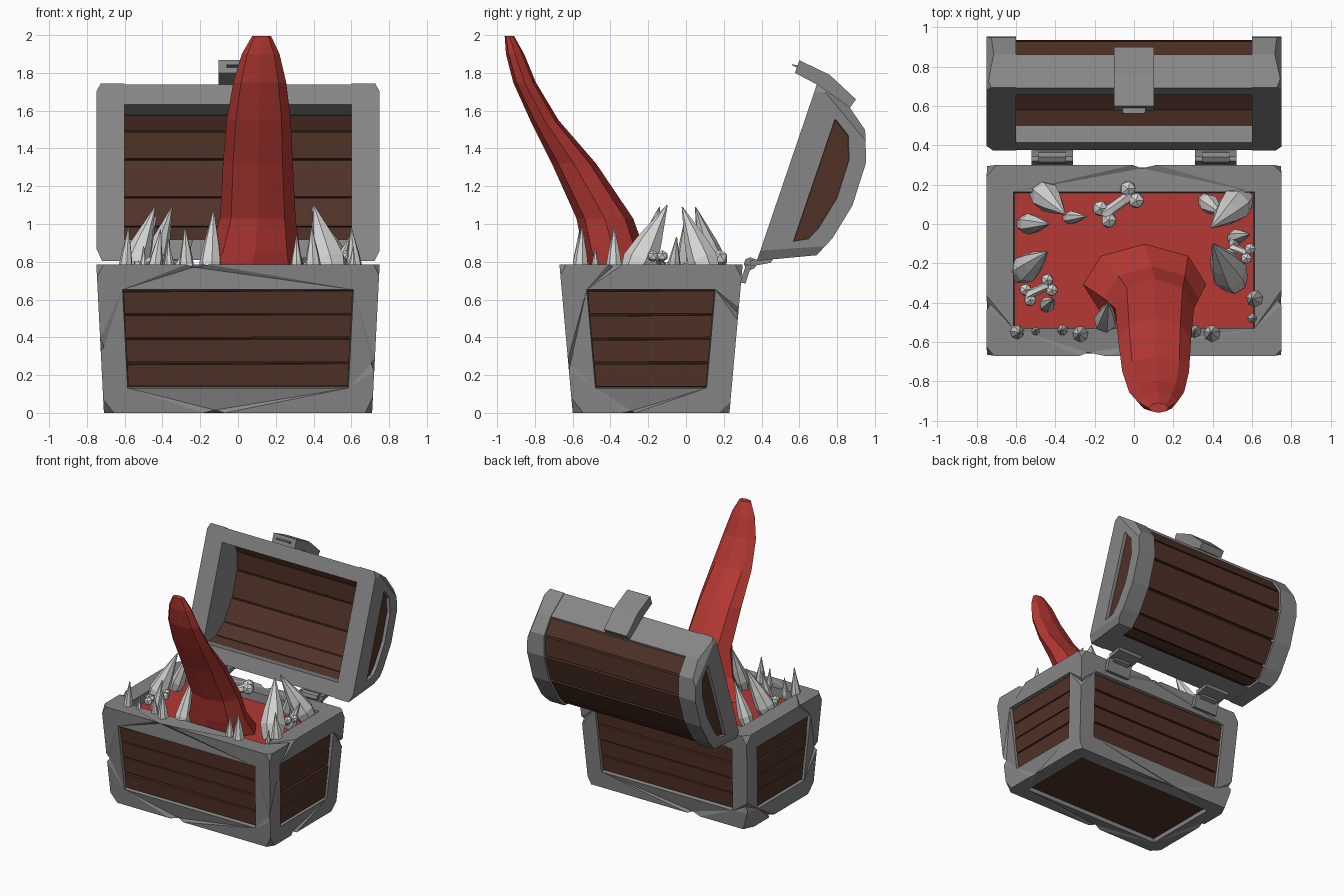
import bpy, bmesh, math, random
from mathutils import Vector

random.seed(4)
if "Cube" in bpy.data.objects:
    bpy.data.objects.remove(bpy.data.objects["Cube"])


def material(name, *rgb):
    m = bpy.data.materials.new(name)
    m.use_nodes = True
    m.diffuse_color = (*rgb, 1)
    m.node_tree.nodes["Principled BSDF"].inputs["Base Color"].default_value = (*rgb, 1)
    return m


STONE = material("stone_grey", .24, .24, .24)
WOOD = material("plank_brown", .08, .032, .02)
GROOVE = material("groove_dark_brown", .03, .012, .008)
RED = material("flesh_red", .46, .04, .033)
BONE = material("bone_white", .66, .66, .65)


def finish(bm, name, *mats):
    bmesh.ops.recalc_face_normals(bm, faces=bm.faces[:])
    me = bpy.data.meshes.new(name)
    bm.to_mesh(me)
    bm.free()
    for m in mats:
        me.materials.append(m)
    ob = bpy.data.objects.new(name, me)
    bpy.context.collection.objects.link(ob)
    return ob


def loft(bm, rings):
    """Skin closed rings of points and cap both ends."""
    rows = [[bm.verts.new(p) for p in r] for r in rings]
    for a, b in zip(rows, rows[1:]):
        for i in range(len(a)):
            j = (i + 1) % len(a)
            bm.faces.new((a[i], a[j], b[j], b[i]))
    caps = [bm.faces.new(rows[0][::-1]), bm.faces.new(rows[-1])]
    bm.normal_update()
    return caps


def prism(bm, profile, x0, x1):
    return loft(bm, [[(x, y, z) for y, z in profile] for x in (x0, x1)])


def recess(bm, face, margin, depth, mat):
    bmesh.ops.inset_individual(bm, faces=[face], thickness=margin, use_even_offset=True)
    bmesh.ops.inset_individual(bm, faces=[face], thickness=.004, depth=-depth, use_even_offset=True)
    face.material_index = mat


def chip_corner(bm, point, direction, depth):
    n = Vector([c * random.uniform(.6, 1.3) for c in direction]).normalized()
    cut = bmesh.ops.bisect_plane(bm, geom=bm.verts[:] + bm.edges[:] + bm.faces[:],
                                 plane_co=Vector(point) - n * depth, plane_no=n, clear_outer=True)
    edges = [g for g in cut["geom_cut"] if isinstance(g, bmesh.types.BMEdge)]
    if edges:
        bmesh.ops.holes_fill(bm, edges=edges, sides=0)


def notch_edge(bm, edge, centre, depth):
    """Nick one edge: add three points and sink the middle one."""
    a, b = edge.verts
    start, t = a.co.copy(), random.uniform(.2, .75)
    span, far, new = b.co - a.co, b, []
    for f in (t + .08, t + random.uniform(.02, .06), t):
        e = bm.edges.get((a, far))
        far = bmesh.utils.edge_split(e, a, .5)[1]
        far.co = start + span * f
        new.append(far)
    d = centre - new[1].co
    d -= span.normalized() * d.dot(span.normalized())
    new[1].co += d.normalized() * depth


def triangulate_large(bm):
    bmesh.ops.triangulate(bm, faces=[f for f in bm.faces if len(f.verts) > 4])


def plank_rows(name, corners, normal, rows=4):
    """Raised boards that fill a recessed four-sided panel."""
    low, high = sorted(corners, key=lambda c: c.z)[:2], sorted(corners, key=lambda c: c.z)[2:]
    high.sort(key=lambda c: (c - low[0]).length)
    bm = bmesh.new()
    for i in range(rows):
        s, t = (i + .03) / rows, (i + .96) / rows
        quad = [low[0].lerp(high[0], s), low[1].lerp(high[1], s + random.uniform(0, .01)),
                low[1].lerp(high[1], t), low[0].lerp(high[0], t - random.uniform(0, .012))]
        lift = normal * random.uniform(.017, .025)
        loft(bm, [quad, [p + lift for p in quad]])
    finish(bm, name, WOOD)


# Chest base: tapered block with recessed panels and a flesh-filled top
MID_Y = -.185
bm = bmesh.new()
bmesh.ops.create_cube(bm, size=2)
for v in bm.verts:
    top = v.co.z > 0
    v.co = (v.co.x * (.75 if top else .71), MID_Y + v.co.y * (.485 if top else .415), .785 if top else 0)
bm.normal_update()
outer_edges = bm.edges[:]
corners = [v.co.copy() for v in bm.verts]
panels = []
for f in bm.faces[:]:
    n = f.normal.copy()
    if n.z > .5:
        recess(bm, f, .138, .07, 2)
    elif n.z < -.5:
        recess(bm, f, .11, .03, 1)
    else:
        recess(bm, f, .132, .04, 3)
        panels.append(([v.co.copy() for v in f.verts], n))
middle = Vector((0, MID_Y, .39))
for e in outer_edges:
    notch_edge(bm, e, middle, .022)
for c in corners:
    chip_corner(bm, c, c - middle, random.uniform(.02, .035))
triangulate_large(bm)
finish(bm, "chest_base", STONE, WOOD, RED, GROOVE)
for i, (quad, n) in enumerate(panels):
    plank_rows("base_planks_%d" % i, quad, n)

# Lid, laid out in its own depth / height plane and swung open
def lid(u, v):
    return (.375 + .322 * u + .947 * v, .805 + .947 * u - .322 * v)


ARCH = [(0, 0), (.13, .29), (.24, .34), (.44, .385), (.68, .38), (.84, .32), (.93, .2), (.99, 0)]
INNER = [(.12, .08), (.17, .16), (.27, .23), (.45, .28), (.66, .27), (.8, .22), (.87, .16)]
SKIN = [(.09, .2)] + ARCH[1:7]
SKIN = [(.49 + (u - .49) * .96, .1 + (v - .1) * .94) for u, v in SKIN]
lid_mid = Vector((0, *lid(.49, .15)))

for side, label in ((1, "left"), (-1, "right")):
    bm = bmesh.new()
    cap = prism(bm, [lid(*p) for p in ARCH], side * .6, side * .75)[1]
    bmesh.ops.recalc_face_normals(bm, faces=bm.faces[:])
    bmesh.ops.inset_individual(bm, faces=[cap], thickness=.09, use_even_offset=True)
    for v in cap.verts:  # keep a wide sill beside the opening
        y, z = v.co.y - .375, v.co.z - .805
        u, w = .322 * y + .947 * z, max(.947 * y - .322 * z, .15)
        v.co.y, v.co.z = lid(min(max(u, .16), .84), w)
    bmesh.ops.inset_individual(bm, faces=[cap], thickness=.003, depth=-.025)
    cap.material_index = 1
    for p in (ARCH[0], ARCH[1], ARCH[5], ARCH[-1]):
        point = Vector((side * .75, *lid(*p)))
        chip_corner(bm, point, point - lid_mid, .02)
    finish(bm, "lid_end_" + label, STONE, WOOD)

for name, band in (("lid_front_lip", [(.875, 0), (.985, 0), (.925, .2), (.87, .2)]),
                   ("lid_back_band", [(.005, 0), (.12, 0), (.13, .08), (.09, .2)])):
    bm = bmesh.new()
    prism(bm, [lid(*p) for p in band], -.61, .61)
    finish(bm, name, STONE)


def mix(p, q, t):
    return tuple(a + (b - a) * t for a, b in zip(p, q))


bm = bmesh.new()
for i in range(len(SKIN) - 1):
    a, b = mix(SKIN[i], SKIN[i + 1], .04), mix(SKIN[i], SKIN[i + 1], .95)
    c, d = mix(INNER[i], INNER[i + 1], .97), mix(INNER[i], INNER[i + 1], .02)
    prism(bm, [lid(*p) for p in (a, b, c, d)], -.605, .605)
finish(bm, "lid_planks", WOOD)

bm = bmesh.new()
for i in range(len(SKIN) - 1):
    quad = [mix(SKIN[j], INNER[j], t) for j, t in ((i, .3), (i + 1, .3), (i + 1, .7), (i, .7))]
    prism(bm, [lid(*p) for p in quad], -.602, .602)
finish(bm, "lid_plank_backing", GROOVE)

# Lock strap with a square recess
bm = bmesh.new()
prism(bm, [(.577, 1.8), (.6, 1.867), (.76, 1.79), (.9, 1.66), (.868, 1.615), (.7, 1.735)], -.102, .102)
bmesh.ops.recalc_face_normals(bm, faces=bm.faces[:])
plate = max((f for f in bm.faces if abs(f.normal.x) < .5), key=lambda f: f.calc_center_median().z)
recess(bm, plate, .042, .03, 0)
finish(bm, "lock_strap", STONE)

# Hinges
for x in (-.415, .415):
    bm = bmesh.new()
    pin = [(.34 + .034 * math.cos(a * math.pi / 4), .79 + .034 * math.sin(a * math.pi / 4)) for a in range(8)]
    prism(bm, pin, x - .07, x + .07)
    prism(bm, [(.285, .69), (.315, .685), (.345, .775), (.32, .79)], x - .105, x + .105)
    prism(bm, [(.34, .775), (.45, .795), (.46, .815), (.34, .81)], x - .105, x + .105)
    finish(bm, "hinge", STONE)

# Tongue: centre x, centre y, height, half width, half depth
TONGUE = [(.05, -.30, .70, .32, .21), (.09, -.38, .85, .24, .165), (.105, -.43, 1.03, .2, .15),
          (.105, -.593, 1.32, .185, .117), (.11, -.75, 1.55, .17, .075), (.115, -.855, 1.75, .14, .06),
          (.12, -.905, 1.9, .1, .048), (.125, -.935, 1.995, .05, .025)]
bm = bmesh.new()
loft(bm, [[(cx + w * math.cos(a * math.pi / 4), cy + d * math.sin(a * math.pi / 4), z) for a in range(8)]
          for cx, cy, z, w, d in TONGUE])
finish(bm, "tongue", RED)


def spindle(bm, p, q, profile, sides=7):
    """Faceted spike or shaft from p to q; profile gives (position, radius)."""
    p, q = Vector(p), Vector(q)
    turn = (q - p).to_track_quat("Z", "Y")
    twist = random.uniform(0, 1)
    ring = [(math.cos(twist + k * math.tau / sides), math.sin(twist + k * math.tau / sides)) for k in range(sides)]
    loft(bm, [[p.lerp(q, t) + turn @ Vector((r * c, r * s, 0)) for c, s in ring] for t, r in profile])


# Teeth: base x, base y, tip x, tip y, tip height, radius
TEETH = [(-.48, .17, -.35, .05, 1.09, .075), (-.56, .0, -.43, .0, 1.05, .055), (-.58, -.25, -.44, -.14, 1.09, .075),
         (.55, .13, .39, -.02, 1.09, .085), (.51, -.29, .4, -.1, 1.1, .095), (.36, .12, .45, .05, .96, .05),
         (-.34, .03, -.24, .04, .92, .035), (-.15, -.52, -.13, -.4, 1.07, .06), (.62, -.38, .6, -.38, .98, .045),
         (-.6, -.55, -.58, -.55, .98, .038), (-.5, -.55, -.5, -.54, .88, .026), (-.36, -.54, -.37, -.54, .92, .03),
         (-.27, -.56, -.28, -.56, .98, .042), (.31, -.55, .31, -.54, .94, .035), (.4, -.56, .39, -.55, .98, .045),
         (.6, -.48, .61, -.48, .88, .026), (-.45, -.42, -.41, -.38, .97, .04), (.5, -.07, .59, -.05, .93, .04)]
bm = bmesh.new()
for bx, by, tx, ty, tz, r in TEETH:
    spindle(bm, (bx, by, .7), (tx, ty, tz), [(0, r * .75), (.25, r), (.5, r * .75), (.8, r * .32), (1, .003)])
finish(bm, "teeth", BONE)

# Loose bones: shaft with two knuckles at each end
bm = bmesh.new()
for p, q, r in (((-.15, .05, .77), (-.01, .15, .82), .028), ((-.54, -.36, .77), (-.43, -.31, .82), .022),
                ((.5, -.12, .77), (.58, -.15, .83), .02)):
    p, q = Vector(p), Vector(q)
    spindle(bm, p, q, [(0, r * 1.3), (.3, r), (.7, r), (1, r * 1.3)], 6)
    across = (q - p).cross(Vector((0, 0, 1))).normalized() * r * 1.3
    for end in (p, q):
        for s in (-1, 1):
            made = bmesh.ops.create_icosphere(bm, subdivisions=1, radius=r * 1.6)
            bmesh.ops.translate(bm, verts=made["verts"], vec=end + across * s)
finish(bm, "bones", BONE)
